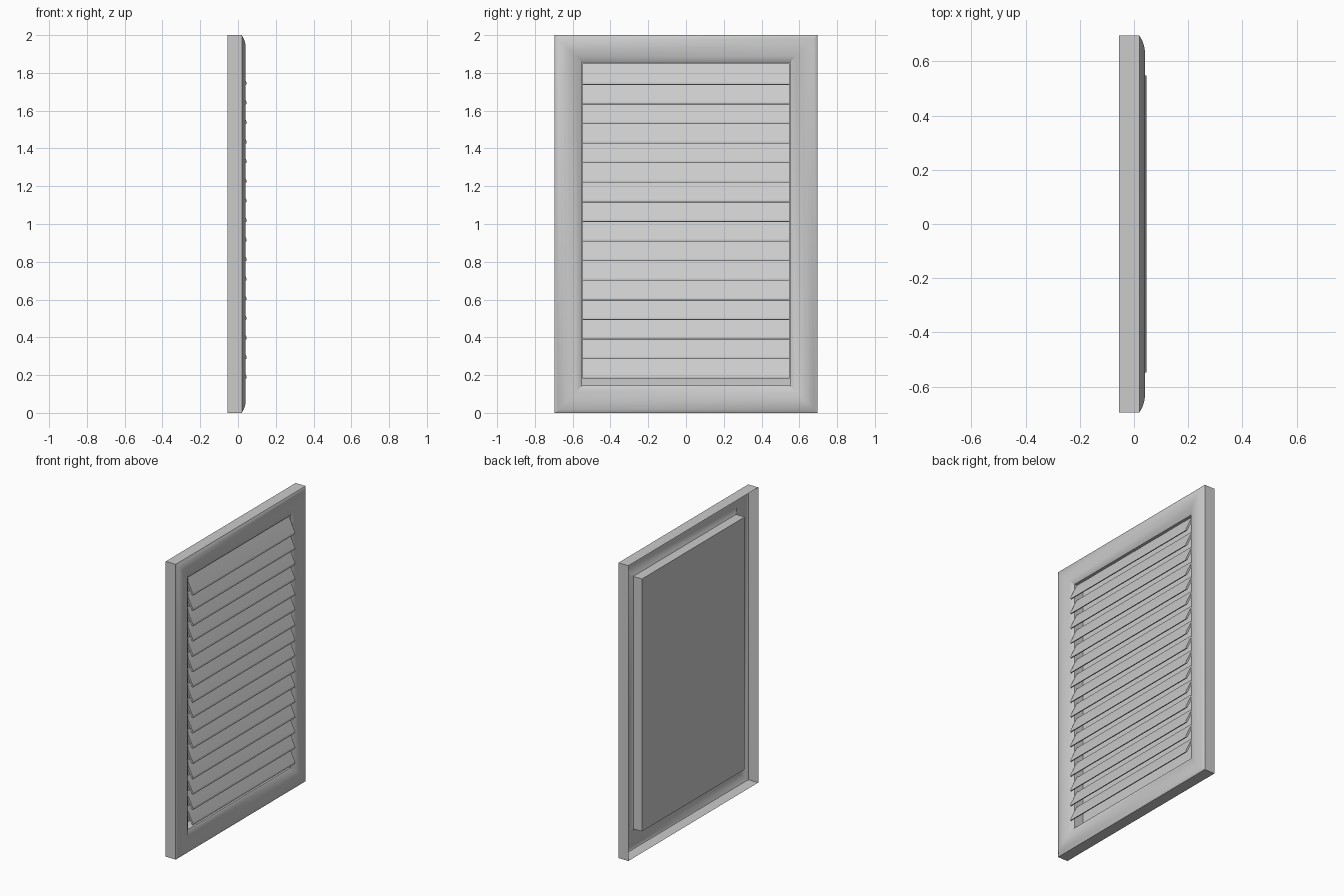
import bpy

if "Cube" in bpy.data.objects:
    bpy.data.objects.remove(bpy.data.objects["Cube"])


def make_object(name, verts, faces, angle=0.5):
    mesh = bpy.data.meshes.new(name)
    mesh.from_pydata(verts, [], faces)
    mesh.update()
    ob = bpy.data.objects.new(name, mesh)
    bpy.context.collection.objects.link(ob)
    bpy.ops.object.select_all(action='DESELECT')
    ob.select_set(True)
    bpy.context.view_layer.objects.active = ob
    bpy.ops.object.shade_smooth_by_angle(angle=angle)
    return ob


def rect_loft(name, rings, cap=False):
    """Loft rectangular rings (x, inset from the outer edge)."""
    verts, faces = [], []
    for x, inset in rings:
        w, lo, hi = 0.695 - inset, inset, 2 - inset
        verts += [(x, -w, lo), (x, w, lo), (x, w, hi), (x, -w, hi)]
    for r in range(len(rings) - 1):
        for i in range(4):
            a, b = r * 4 + i, r * 4 + (i + 1) % 4
            faces.append((a, b, b + 4, a + 4))
    if cap:
        n = len(verts)
        faces.append((n - 1, n - 2, n - 3, n - 4))
        faces = [f for f in faces]
    return make_object(name, verts, faces)


# Moulded frame shell, open at the back, sloping in to the opening
rect_loft("frame", [(-0.055, 0), (0.02, 0), (0.03, 0.018), (0.037, 0.037),
                    (0.04, 0.055), (0.038, 0.08), (0.03, 0.11), (0.01, 0.145)])

# Shallow tray behind the louvres
rect_loft("back_tray", [(0.01, 0.145), (-0.055, 0.145)], cap=True)

# Sloping louvre slats with a rounded lower lip
profile = [(-0.004, 0.108), (0.043, 0.012), (0.047, 0.002), (0.045, -0.004),
           (0.039, -0.005), (0.034, 0.001), (-0.012, 0.096)]
n = len(profile)
half = 0.547
for k in range(16):
    z = 1.742 - k * 0.1037
    verts = [(x, y, z + h) for y in (-half, half) for x, h in profile]
    faces = [(i, i + n, (i + 1) % n + n, (i + 1) % n) for i in range(n)]
    faces += [tuple(range(n)), tuple(range(2 * n - 1, n - 1, -1))]
    make_object(f"louvre_slat_{k + 1}", verts, faces, 0.8)
